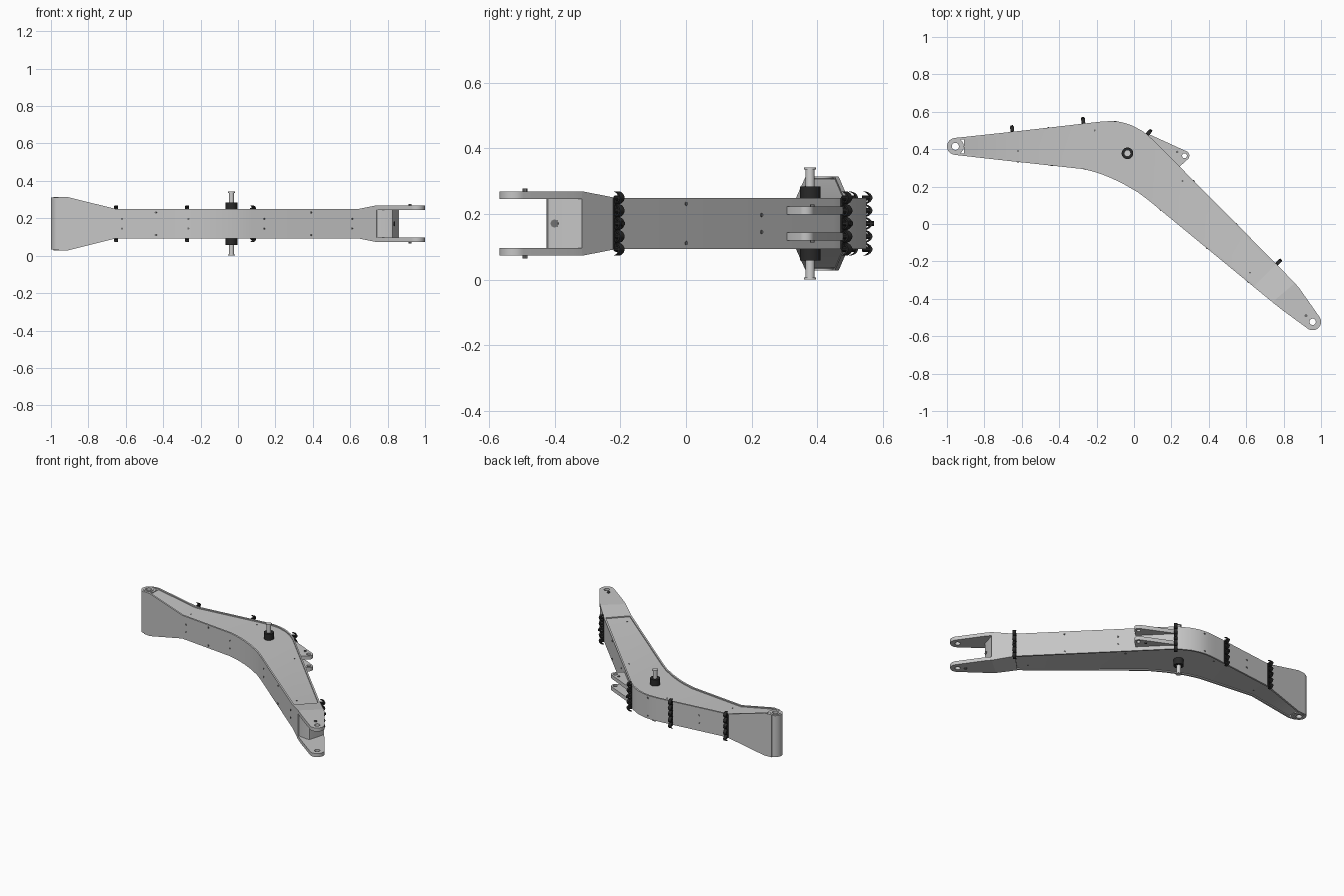
import bpy, bmesh, math
from mathutils import Vector, Matrix

if "Cube" in bpy.data.objects:
    bpy.data.objects.remove(bpy.data.objects["Cube"])

C = 0.171  # mid height of the arm lying on its side


def material(name, v):
    m = bpy.data.materials.new(name)
    m.diffuse_color = (v, v, v, 1)
    m.use_nodes = True
    m.node_tree.nodes["Principled BSDF"].inputs["Base Color"].default_value = m.diffuse_color
    return m


GREY = material("light grey paint", 0.56)
BLACK = material("black rubber", 0.022)
STEEL = material("pin steel", 0.62)
BOLT = material("bolt grey", 0.16)


def finish(name, bm, mat):
    bmesh.ops.recalc_face_normals(bm, faces=bm.faces[:])
    me = bpy.data.meshes.new(name)
    bm.to_mesh(me)
    bm.free()
    me.materials.append(mat)
    ob = bpy.data.objects.new(name, me)
    bpy.context.collection.objects.link(ob)
    return ob


def loft(name, sections, mat):
    """Skin a row of equal loops and cap both ends."""
    bm = bmesh.new()
    rows = [[bm.verts.new(p) for p in s] for s in sections]
    n = len(rows[0])
    for a, b in zip(rows, rows[1:]):
        for i in range(n):
            j = (i + 1) % n
            bm.faces.new((a[i], a[j], b[j], b[i]))
    bm.faces.new(rows[0])
    bm.faces.new(rows[-1])
    return finish(name, bm, mat)


def plate(name, loops, z0, z1, mat):
    """Flat plate; loops after the first are holes."""
    bm = bmesh.new()
    edges = []
    for lp in loops:
        vs = [bm.verts.new((x, y, z0)) for x, y in lp]
        edges += [bm.edges.new((vs[i - 1], vs[i])) for i in range(len(vs))]
    bmesh.ops.triangle_fill(bm, use_beauty=True, use_dissolve=False,
                            edges=edges, normal=(0, 0, 1))
    ext = bmesh.ops.extrude_face_region(bm, geom=bm.faces[:])
    vs = [g for g in ext["geom"] if isinstance(g, bmesh.types.BMVert)]
    bmesh.ops.translate(bm, verts=vs, vec=(0, 0, z1 - z0))
    return finish(name, bm, mat)


def cyl(name, centre, axis, r, depth, mat, seg=24):
    bm = bmesh.new()
    rot = Vector(axis).to_track_quat('Z', 'Y').to_matrix().to_4x4()
    bmesh.ops.create_cone(bm, cap_ends=True, segments=seg, radius1=r, radius2=r,
                          depth=depth, matrix=Matrix.Translation(centre) @ rot)
    return finish(name, bm, mat)


def arc(cx, cy, r, a0, a1, n):
    return [(cx + r * math.cos(math.radians(a0 + (a1 - a0) * i / n)),
             cy + r * math.sin(math.radians(a0 + (a1 - a0) * i / n))) for i in range(n + 1)]


def circle(cx, cy, r, n=32):
    return arc(cx, cy, r, 0, 360, n)[:-1]


# Stations along the arm: upper x, y, lower x, y, half width
S = [(-.96, .460, -.96, .370, .1425), (-.91, .465, -.91, .364, .1425),
     (-.65, .493, -.65, .335, .078), (-.18, .547, -.265, .293, .078),
     (-.13, .550, -.20, .275, .078), (-.095, .549, -.165, .263, .078),
     (-.06, .543, -.125, .247, .078), (-.01, .527, -.06, .216, .078),
     (.05, .494, .02, .170, .078), (.10, .452, .08, .125, .078),
     (.76, -.213, .64, -.336, .078), (.86, -.316, .74, -.418, .098)]
UP = [Vector(s[:2]) for s in S]
LO = [Vector(s[2:4]) for s in S]
W = [s[4] for s in S]


def toward(a, b, d):
    return a + (b - a).normalized() * d


def ring(a, b, z0, z1):
    return [(a.x, a.y, z0), (a.x, a.y, z1), (b.x, b.y, z1), (b.x, b.y, z0)]


# Box core, recessed behind the flanges
loft("arm_box", [ring(toward(u, l, .006), toward(l, u, .006), C - w + .007, C + w - .007)
                 for u, l, w in list(zip(UP, LO, W))[1:]], GREY)

# Upper and lower flanges
WF = W[:-1] + [.076]
for nm, A, B in (("upper_flange", UP, LO), ("lower_flange", LO, UP)):
    loft(nm, [ring(a, toward(a, b, .012), C - w, C + w) for a, b, w in zip(A, B, WF)], GREY)

# Foot tube with bushing
FX, FY = -.955, .415
plate("foot_tube", [circle(FX, FY, .045), circle(FX, FY, .024)], C - .139, C + .139, GREY)
for s in (-1, 1):
    z = sorted((C + s * .12, C + s * .1425))
    plate("foot_bushing", [circle(FX, FY, .032), circle(FX, FY, .019)], z[0], z[1], GREY)

# Fork: flared cheeks and rounded ears at the tip
EX, EY = .955, -.523
ear = [(.74, -.418), (.794, -.461)] + arc(EX, EY, .045, -129, 38, 18) \
    + [(.885, -.345), (.86, -.316)]
for s in (-1, 1):
    loft("fork_cheek", [ring(UP[i], LO[i], C + s * W[i], C + s * (W[i] - .024))
                        for i in (-2, -1)], GREY)
    z = sorted((C + s * .074, C + s * .098))
    plate("fork_ear", [ear, circle(EX, EY, .017)], z[0], z[1], GREY)
    cyl("fork_ear_bolt", (.92, -.49, C + s * .101), (0, 0, 1), .008, .010, BOLT, 12)

# Closing plate between the fork ears
plate("fork_closing_plate", [[(.72, -.395), (.74, -.414), (.812, -.424), (.826, -.420),
                              (.832, -.408), (.856, -.318), (.80, -.28)]],
      C - .076, C + .076, GREY)
cyl("closing_plate_plug", (.834, -.40, C), (1, -.25, 0), .012, .006, BOLT, 16)

# Cylinder bracket ears on the upper flange
bracket = [(.06, .480), (.20, .29), (.245, .308)] \
    + arc(.27, .365, .026, -40, 65, 12) + [(.085, .478)]
for s in (-1, 1):
    z = sorted((C + s * .027, C + s * .052))
    plate("bracket_ear", [bracket, circle(.27, .365, .013, 20)], z[0], z[1], GREY)
    cyl("bracket_bolt", (.23, .385, C + s * .054), (0, 0, 1), .007, .008, BOLT, 12)

# Cross pin with black collars
PX, PY = -.035, .378
cyl("cross_pin", (PX, PY, C), (0, 0, 1), .014, 2 * C, STEEL)
for s in (-1, 1):
    cyl("pin_cap", (PX, PY, C + s * (C - .003)), (0, 0, 1), .018, .006, STEEL)
    z = sorted((C + s * .066, C + s * .113))
    plate("pin_collar", [circle(PX, PY, .031), circle(PX, PY, .0145)], z[0], z[1], BLACK)


def on_edge(line, x):
    """Point and upward normal of an edge line at x."""
    for a, b in zip(line, line[1:]):
        if a.x <= x <= b.x:
            t = (b - a).normalized()
            return a.lerp(b, (x - a.x) / (b.x - a.x)), t, Vector((-t.y, t.x))


# Hose clamps: a scalloped strap over a base strip
for x in (-.65, -.27, .07, .762):
    p, t, n = on_edge(UP, x)

    def sec(h0, h1, z, hw=.010):
        return [(*(p + n * h + t * k), z) for h, k in
                ((h0, -hw), (h0, hw), (h1, hw), (h1, -hw))]

    rows = []
    for i in range(61):
        h = .001 + .022 * abs(math.sin(math.pi * i / 12)) ** .6
        rows.append(sec(h, h + .007, C - .098 + .196 * i / 60))
    loft("hose_clamp_strap", rows, BLACK)
    loft("hose_clamp_base", [sec(-.001, .006, C - .078), sec(-.001, .006, C + .078)], BLACK)
    for k in (-2, -1, 0, 1, 2):
        q = p + n * (.017 if k == 0 else .012)
        cyl("hose_clamp_bolt", (q.x, q.y, C + k * .039), (n.x, n.y, 0),
            .008, .036 if k == 0 else .024, BLACK, 10)

# Small bolts on the flanges
for line, sign, spots in ((LO, -1, ((-.62, .026), (-.44, .06), (-.265, .026), (.14, .026),
                                    (.39, .06), (.61, .026))),
                          (UP, 1, ((-.46, .026), (-.10, .06), (.32, .026), (.548, .06)))):
    for x, dz in spots:
        p, t, n = on_edge(line, x)
        for s in (-1, 1):
            cyl("flange_bolt", (p.x, p.y, C + s * dz), (n.x, n.y, 0), .006, .005, BOLT, 10)

# Small bolts on both side plates
for x, y in ((-.62, .39), (-.21, .50), (.26, .23), (.62, -.26)):
    w = .071
    for s in (-1, 1):
        cyl("side_bolt", (x, y, C + s * w), (0, 0, 1), .005, .005, BOLT, 10)

# Smooth shading with sharp edges kept
bpy.ops.object.select_all(action='SELECT')
bpy.context.view_layer.objects.active = bpy.context.collection.objects[0]
bpy.ops.object.shade_smooth_by_angle(angle=math.radians(30))
